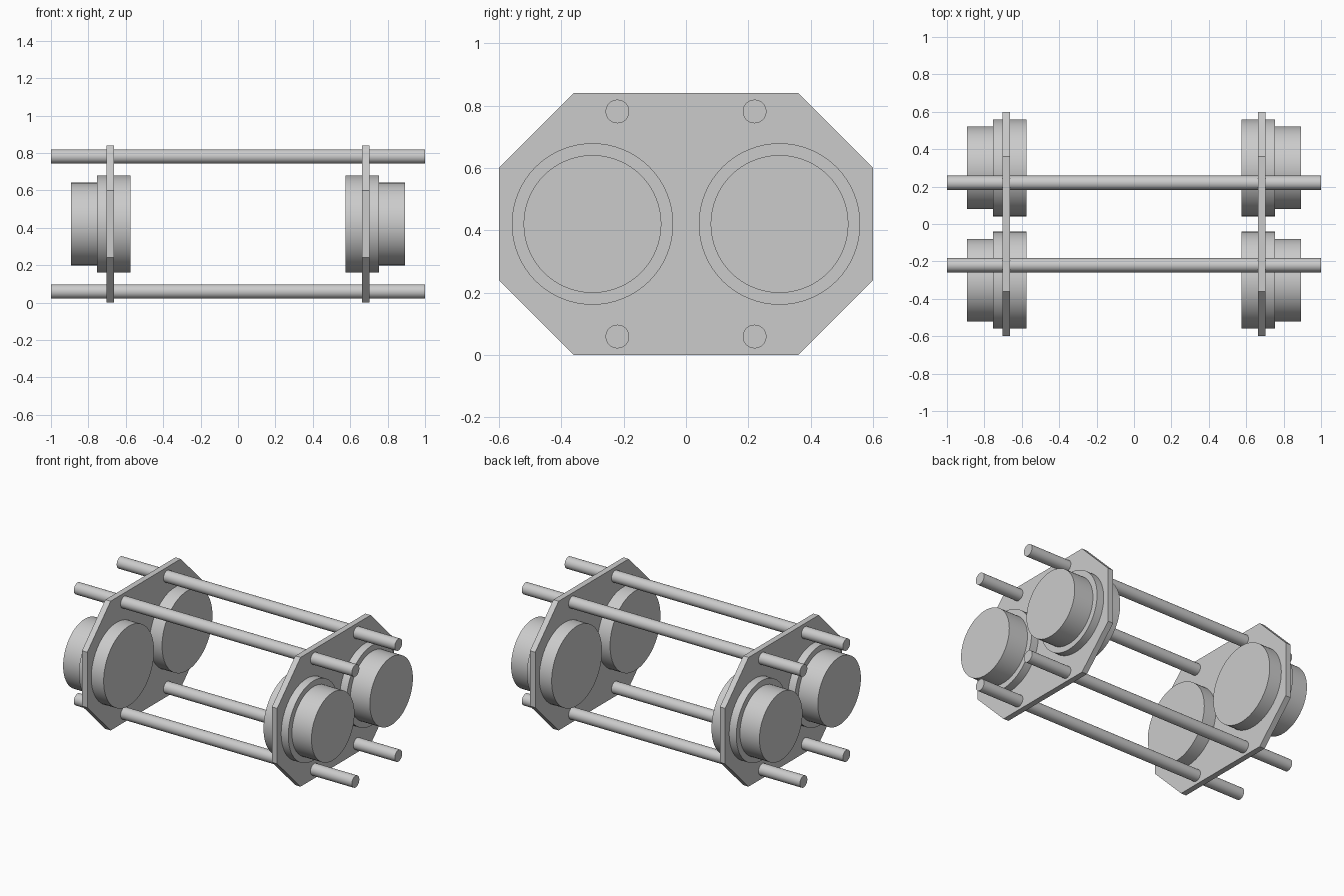
import bpy
import bmesh
import math

cube = bpy.data.objects.get("Cube")
if cube:
    bpy.data.objects.remove(cube, do_unlink=True)

grey = bpy.data.materials.new("light_grey")
grey.use_nodes = True
COLOUR = (0.6, 0.6, 0.6, 1)
grey.diffuse_color = COLOUR
grey.node_tree.nodes["Principled BSDF"].inputs["Base Color"].default_value = COLOUR

MID_Z = 0.42


def x_cylinder(name, x0, x1, y, z, radius, sides=64):
    """Smooth cylinder lying along the x axis."""
    bpy.ops.mesh.primitive_cylinder_add(
        vertices=sides, radius=radius, depth=abs(x1 - x0),
        location=((x0 + x1) / 2, y, z), rotation=(0, math.pi / 2, 0))
    obj = bpy.context.object
    obj.name = name
    obj.data.materials.append(grey)
    bpy.ops.object.shade_smooth_by_angle(angle=math.radians(30))


def end_plate(name, x, thickness=0.038):
    """Upright rectangle with clipped corners, extruded along x."""
    outline = [(-0.36, 0), (0.36, 0), (0.6, 0.24), (0.6, 0.6),
               (0.36, 0.84), (-0.36, 0.84), (-0.6, 0.6), (-0.6, 0.24)]
    bm = bmesh.new()
    face = bm.faces.new([bm.verts.new((x - thickness / 2, y, z)) for y, z in outline])
    side = bmesh.ops.extrude_face_region(bm, geom=[face])
    moved = [v for v in side["geom"] if isinstance(v, bmesh.types.BMVert)]
    bmesh.ops.translate(bm, verts=moved, vec=(thickness, 0, 0))
    bmesh.ops.recalc_face_normals(bm, faces=bm.faces)
    mesh = bpy.data.meshes.new(name)
    bm.to_mesh(mesh)
    bm.free()
    mesh.materials.append(grey)
    bpy.context.collection.objects.link(bpy.data.objects.new(name, mesh))


# Two end plates, each carrying two stepped drums
for side, sx in (("left", 1), ("right", -1)):
    end_plate(f"{side}_end_plate", sx * 0.683)
    for place, sy in (("front", -1), ("back", 1)):
        y = sy * 0.3
        x_cylinder(f"{side}_{place}_drum_flange", sx * 0.575, sx * 0.753, y, MID_Z, 0.259)
        x_cylinder(f"{side}_{place}_drum_cap", sx * 0.753, sx * 0.893, y, MID_Z, 0.221)

# Four long tie rods through both plates
for place, sy in (("front", -1), ("back", 1)):
    for level, sz in (("lower", -1), ("upper", 1)):
        x_cylinder(f"{place}_{level}_rod", -1, 1, sy * 0.22, MID_Z + sz * 0.361, 0.038, 32)
